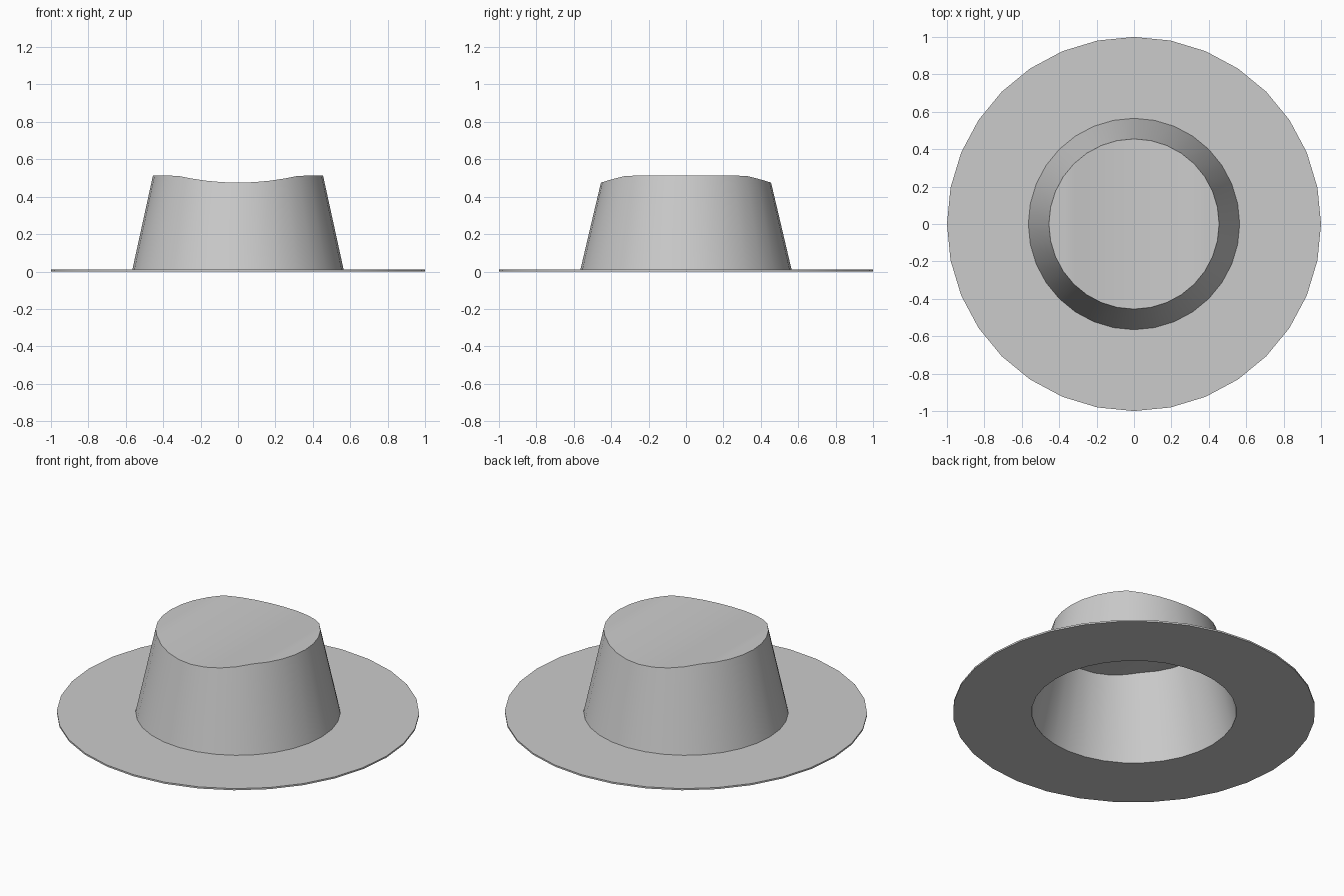
import bpy, bmesh
from math import cos, sin, pi

SIDES = 32
BRIM_TOP = 0.01
CROWN_BASE, CROWN_TOP = 0.565, 0.455
HEIGHT, DIP, DIP_HALF = 0.512, 0.037, 0.322

if "Cube" in bpy.data.objects:
    bpy.data.objects.remove(bpy.data.objects["Cube"])

felt = bpy.data.materials.new("grey_felt")
felt.use_nodes = True
grey = (0.6, 0.6, 0.6, 1)
felt.diffuse_color = grey
felt.node_tree.nodes["Principled BSDF"].inputs["Base Color"].default_value = grey


def ring(bm, radius, height):
    """Circle of vertices; height is a function of x."""
    angles = [2 * pi * i / SIDES for i in range(SIDES)]
    return [bm.verts.new((radius * cos(a), radius * sin(a), height(radius * cos(a))))
            for a in angles]


def bridge(bm, lower, upper):
    for i in range(SIDES):
        j = (i + 1) % SIDES
        bm.faces.new((lower[i], lower[j], upper[j], upper[i]))


def finish(bm, name):
    mesh = bpy.data.meshes.new(name)
    bm.to_mesh(mesh)
    bm.free()
    mesh.materials.append(felt)
    obj = bpy.data.objects.new(name, mesh)
    bpy.context.collection.objects.link(obj)
    bpy.ops.object.select_all(action='DESELECT')
    obj.select_set(True)
    bpy.context.view_layer.objects.active = obj
    bpy.ops.object.shade_smooth_by_angle(angle=pi / 6)


def crease(x):
    """Height of the crown top: flat sides with a trough from front to back."""
    return HEIGHT - DIP * max(0, 1 - (x / DIP_HALF) ** 2)


# Brim: thin flat ring, open in the middle
bm = bmesh.new()
rings = [ring(bm, r, lambda x, z=z: z) for r, z in
         ((CROWN_BASE, 0), (1, 0), (1, BRIM_TOP), (CROWN_BASE, BRIM_TOP))]
for k in range(3):
    bridge(bm, rings[k + 1], rings[k])
bmesh.ops.recalc_face_normals(bm, faces=bm.faces)
# Make the ring's top face upward
if max(bm.faces, key=lambda f: f.calc_center_median().z).normal.z < 0:
    bmesh.ops.reverse_faces(bm, faces=bm.faces)
finish(bm, "brim")

# Crown: tapered wall, hollow below, closed by a creased top
bm = bmesh.new()
base = ring(bm, CROWN_BASE + 0.002, lambda x: 0)
rim = ring(bm, CROWN_TOP, crease)
bridge(bm, base, rim)
for i in range(SIDES // 2):
    strip = [rim[i], rim[i + 1], rim[-i - 1], rim[-i % SIDES]]
    bm.faces.new(list(dict.fromkeys(strip)))
finish(bm, "crown")
